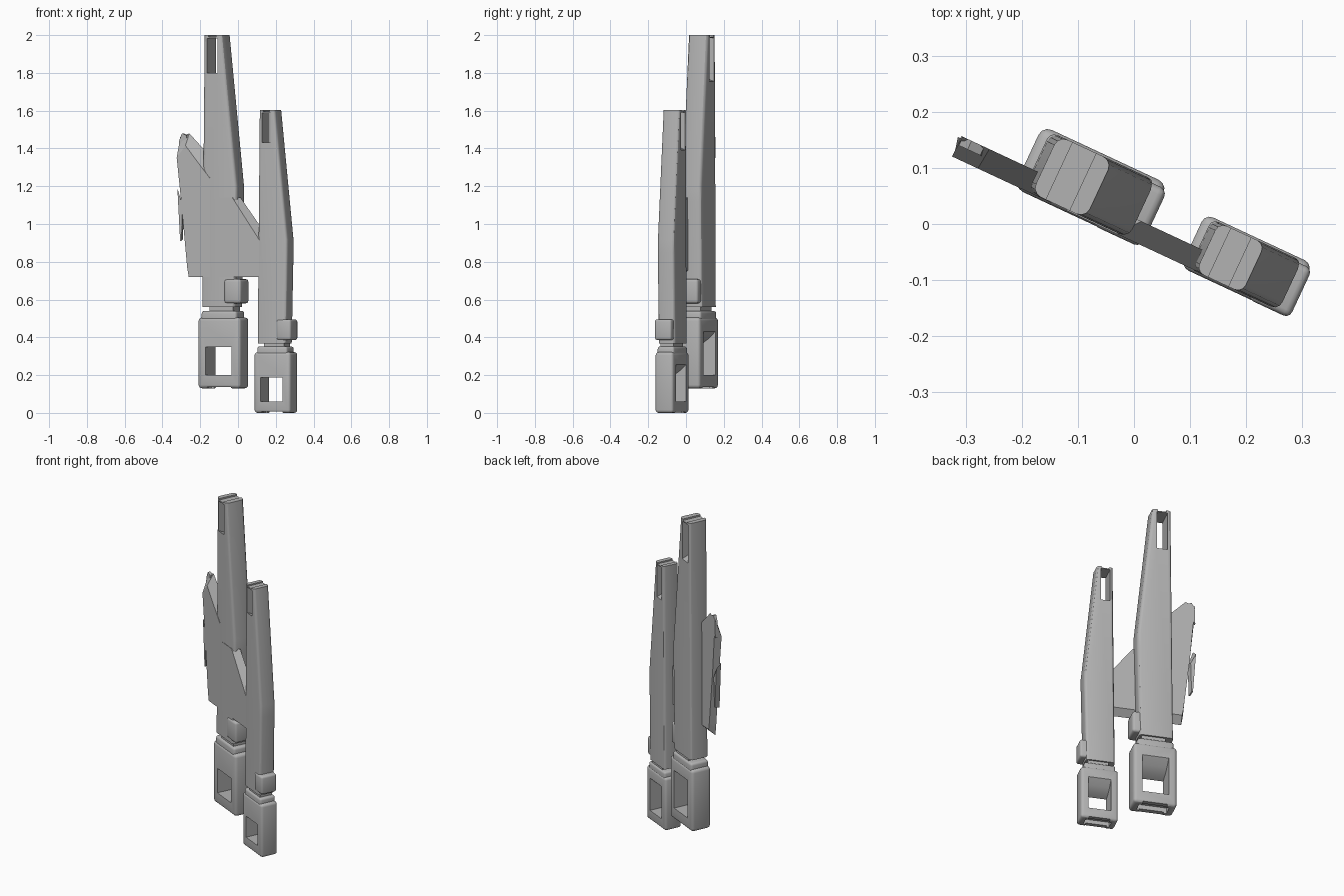
import bpy, bmesh, math
from mathutils import Matrix

cube = bpy.data.objects.get("Cube")
if cube:
    bpy.data.objects.remove(cube, do_unlink=True)

grey = bpy.data.materials.new("plain_grey")
grey.use_nodes = True
colour = (0.45, 0.45, 0.45, 1)
grey.diffuse_color = colour
grey.node_tree.nodes["Principled BSDF"].inputs["Base Color"].default_value = colour

YAW = Matrix.Rotation(math.radians(-25), 4, 'Z')


def loft(name, front, back, v0, v1, place, radius=0, rims_only=False, side=False):
    """Solid between two matching outlines; side=True extrudes along x instead of y."""
    bm = bmesh.new()
    put = (lambda p, d: (d, p[0], p[1])) if side else (lambda p, d: (p[0], d, p[1]))
    a = [bm.verts.new(put(p, v0)) for p in front]
    b = [bm.verts.new(put(p, v1)) for p in back]
    n = len(a)
    bm.faces.new(a)
    bm.faces.new(b[::-1])
    for i in range(n):
        j = (i + 1) % n
        bm.faces.new((a[j], a[i], b[i], b[j]))
    bmesh.ops.recalc_face_normals(bm, faces=bm.faces)
    if radius:
        edges = bm.edges[:]
        if rims_only:
            edges = [e for e in edges
                     if abs(e.verts[0].co.y - e.verts[1].co.y) < 1e-4
                     and abs(e.verts[0].co.z - e.verts[1].co.z) > 0.02]
        bmesh.ops.bevel(bm, geom=edges, offset=radius, segments=3,
                        profile=0.5, affect='EDGES', clamp_overlap=True)
    bm.transform(place)
    bmesh.ops.recalc_face_normals(bm, faces=bm.faces)
    mesh = bpy.data.meshes.new(name)
    bm.to_mesh(mesh)
    bm.free()
    mesh.materials.append(grey)
    ob = bpy.data.objects.new(name, mesh)
    bpy.context.collection.objects.link(ob)
    return ob


def box(name, a0, a1, v0, v1, h0, h1, place, radius=0):
    pts = [(a0, h0), (a1, h0), (a1, h1), (a0, h1)]
    return loft(name, pts, pts, v0, v1, place, radius)


def activate(ob):
    bpy.ops.object.select_all(action='DESELECT')
    ob.select_set(True)
    bpy.context.view_layer.objects.active = ob


def cut(ob, cutters):
    activate(ob)
    for c in cutters:
        c.hide_render = True
        mod = ob.modifiers.new("cut", 'BOOLEAN')
        mod.operation = 'DIFFERENCE'
        mod.solver = 'EXACT'
        mod.object = c
        bpy.ops.object.modifier_apply(modifier=mod.name)
        bpy.data.objects.remove(c, do_unlink=True)


def smooth(ob):
    activate(ob)
    bpy.ops.object.shade_smooth_by_angle(angle=math.radians(30))


def pylon(prefix, centre, shift, lift, size):
    place = YAW @ Matrix.Translation((centre, shift, lift)) @ Matrix.Scale(size, 4)

    # Tapered upright with an open slot and a groove at its tip
    outline = [(-0.104, 0.43), (0.088, 0.43), (0.1, 0.99), (0.1, 1.07),
               (0.016, 1.87), (-0.09, 1.87)]
    body = loft(prefix + "_upright", outline, outline, -0.027, 0.086, place, 0.018, True)
    slot = [(-0.06, 1.67), (-0.027, 1.67), (0.12, 1.61), (0.12, 1.856), (-0.06, 1.852)]
    cut(body, [
        loft("slot_cutter", slot, slot, -0.07, -0.009, place, side=True),
        box("groove_cutter", -0.062, -0.016, -0.1, 0.2, 1.861, 1.9, place)])

    # Stepped foot with a scooped window and a slot underneath
    foot = box(prefix + "_foot", -0.123, 0.123, -0.032, 0.09, 0, 0.375, place, 0.018)
    scoop = [(-0.06, 0.07), (0.12, 0.07), (0.12, 0.32), (0.09, 0.3), (0.05, 0.262),
             (0.01, 0.235), (-0.032, 0.22), (-0.06, 0.22)]
    cut(foot, [
        loft("window_cutter", scoop, scoop, -0.075, 0.075, place, side=True),
        box("notch_cutter", -0.07, 0.07, -0.1, 0.2, -0.05, 0.008, place),
        box("underside_cutter", -0.085, 0.085, 0.0, 0.06, -0.05, 0.035, place)])
    parts = [body, foot]
    parts.append(box(prefix + "_shoulder", -0.106, 0.1, -0.027, 0.086,
                     0.33, 0.41, place, 0.014))
    parts.append(box(prefix + "_neck", -0.06, 0.075, -0.015, 0.075, 0.4, 0.45, place))

    # Side block just above the neck
    parts.append(box(prefix + "_side_block", 0.03, 0.127, -0.033, 0.08,
                     0.45, 0.578, place, 0.014))
    for p in parts:
        smooth(p)


pylon("tall", -0.0985, 0, 0.13, 1.0)
pylon("short", 0.213, -0.007, 0, 0.857)

# Thin web joining the two uprights, with a sloped upper edge
web_front = [(-0.12, 0.72), (0.17, 0.72), (0.17, 0.87), (-0.02, 1.14), (-0.12, 1.14)]
web_back = [(-0.12, 0.755), (0.17, 0.755), (0.17, 0.93), (0.01, 1.14), (-0.12, 1.14)]
loft("web", web_front, web_back, -0.029, 0.01, YAW)

# Outer fin with bevelled upper edges
fin_front = [(-0.15, 0.72), (-0.275, 0.72), (-0.284, 0.77), (-0.32, 1.13),
             (-0.345, 1.35), (-0.294, 1.415), (-0.15, 1.24)]
fin_back = [(-0.15, 0.76), (-0.27, 0.76), (-0.278, 0.8), (-0.315, 1.13),
            (-0.343, 1.46), (-0.29, 1.48), (-0.15, 1.34)]
loft("fin", fin_front, fin_back, -0.028, 0.012, YAW)

# Front lip of the fin tip
tip_front = [(-0.345, 1.35), (-0.294, 1.415), (-0.3, 1.47), (-0.325, 1.48), (-0.342, 1.44)]
loft("fin_tip", tip_front, tip_front, -0.005, 0.012, YAW)

# Narrow shard on the fin's outer edge
shard_front = [(-0.342, 1.19), (-0.312, 1.1), (-0.318, 0.91), (-0.326, 0.91)]
shard_back = [(-0.35, 1.16), (-0.32, 1.1), (-0.325, 0.92), (-0.333, 0.92)]
loft("fin_shard", shard_front, shard_back, -0.026, 0.008, YAW)
